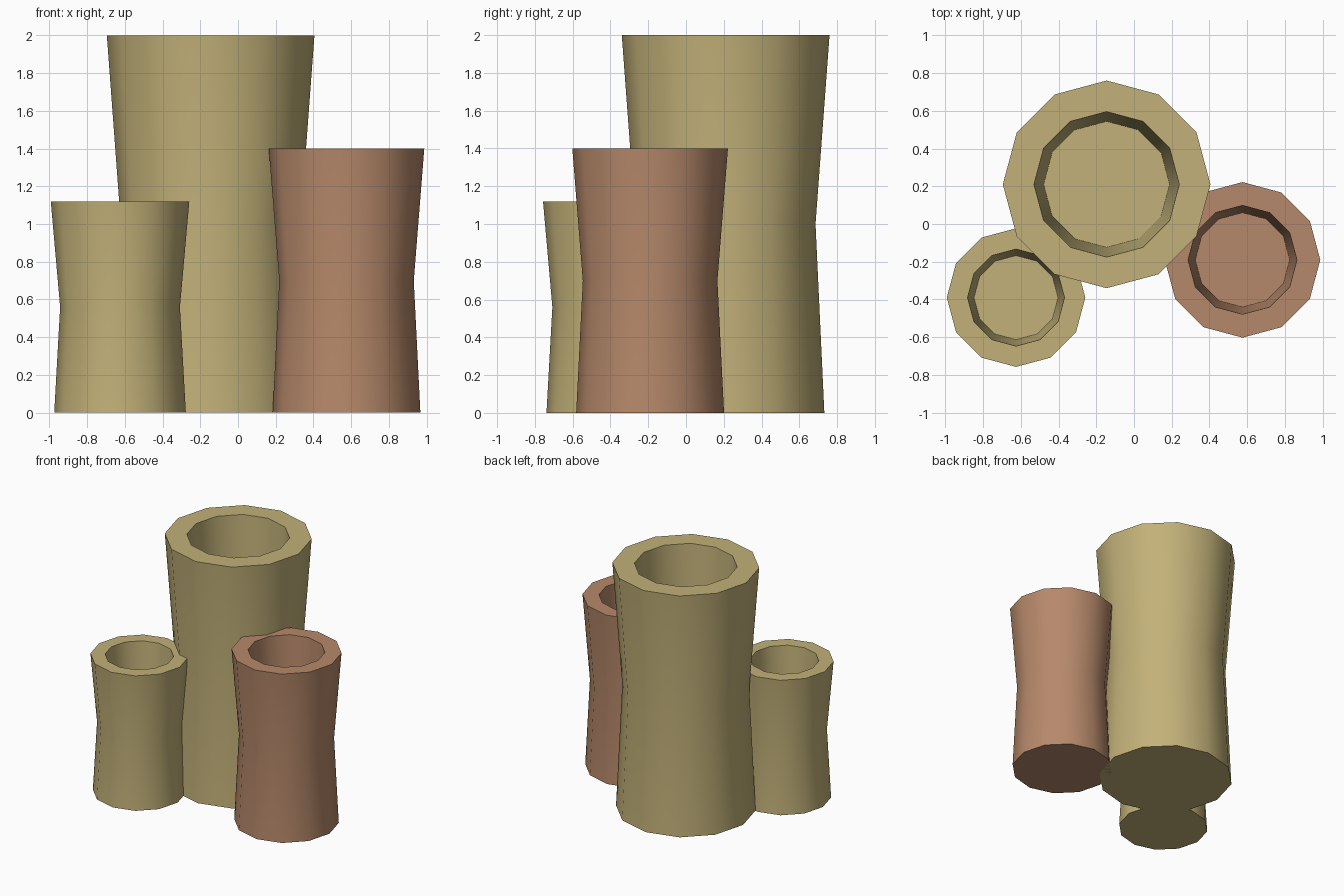
import bpy
import bmesh
from math import cos, sin, pi, radians

cube = bpy.data.objects.get("Cube")
if cube:
    bpy.data.objects.remove(cube, do_unlink=True)

SIDES = 12


def make_material(name, color):
    mat = bpy.data.materials.new(name)
    mat.use_nodes = True
    mat.diffuse_color = color
    bsdf = mat.node_tree.nodes["Principled BSDF"]
    bsdf.inputs["Base Color"].default_value = color
    bsdf.inputs["Roughness"].default_value = 0.9
    return mat


def make_stalk(name, x, y, radius, height, mat):
    """Waisted hollow stalk: outer wall, flat rim, inner wall and floor."""
    profile = [(0.95, 0), (0.865, 0.5), (1, 1), (0.7, 1), (0.607, 0.5)]
    bm = bmesh.new()
    rings = []
    for r, z in profile:
        rings.append([bm.verts.new((r * radius * cos(2 * pi * i / SIDES),
                                    r * radius * sin(2 * pi * i / SIDES),
                                    z * height)) for i in range(SIDES)])
    for low, high in zip(rings, rings[1:]):
        for i in range(SIDES):
            j = (i + 1) % SIDES
            bm.faces.new((low[i], low[j], high[j], high[i]))
    # Base and cavity floor
    bm.faces.new(rings[0][::-1])
    bm.faces.new(rings[-1])
    bmesh.ops.recalc_face_normals(bm, faces=bm.faces)

    mesh = bpy.data.meshes.new(name)
    bm.to_mesh(mesh)
    bm.free()
    mesh.materials.append(mat)
    obj = bpy.data.objects.new(name, mesh)
    obj.location = (x, y, 0)
    bpy.context.collection.objects.link(obj)

    # Rounded sides, crisp rim and base
    bpy.ops.object.select_all(action="DESELECT")
    obj.select_set(True)
    bpy.context.view_layer.objects.active = obj
    bpy.ops.object.shade_smooth_by_angle(angle=radians(40))
    return obj


straw = make_material("straw yellow", (0.54, 0.44, 0.19, 1))
clay = make_material("clay brown", (0.47, 0.25, 0.145, 1))

make_stalk("tall_stalk", -0.145, 0.21, 0.55, 2.0, straw)
make_stalk("middle_stalk", 0.575, -0.19, 0.412, 1.4, clay)
make_stalk("short_stalk", -0.625, -0.39, 0.367, 1.12, straw)
